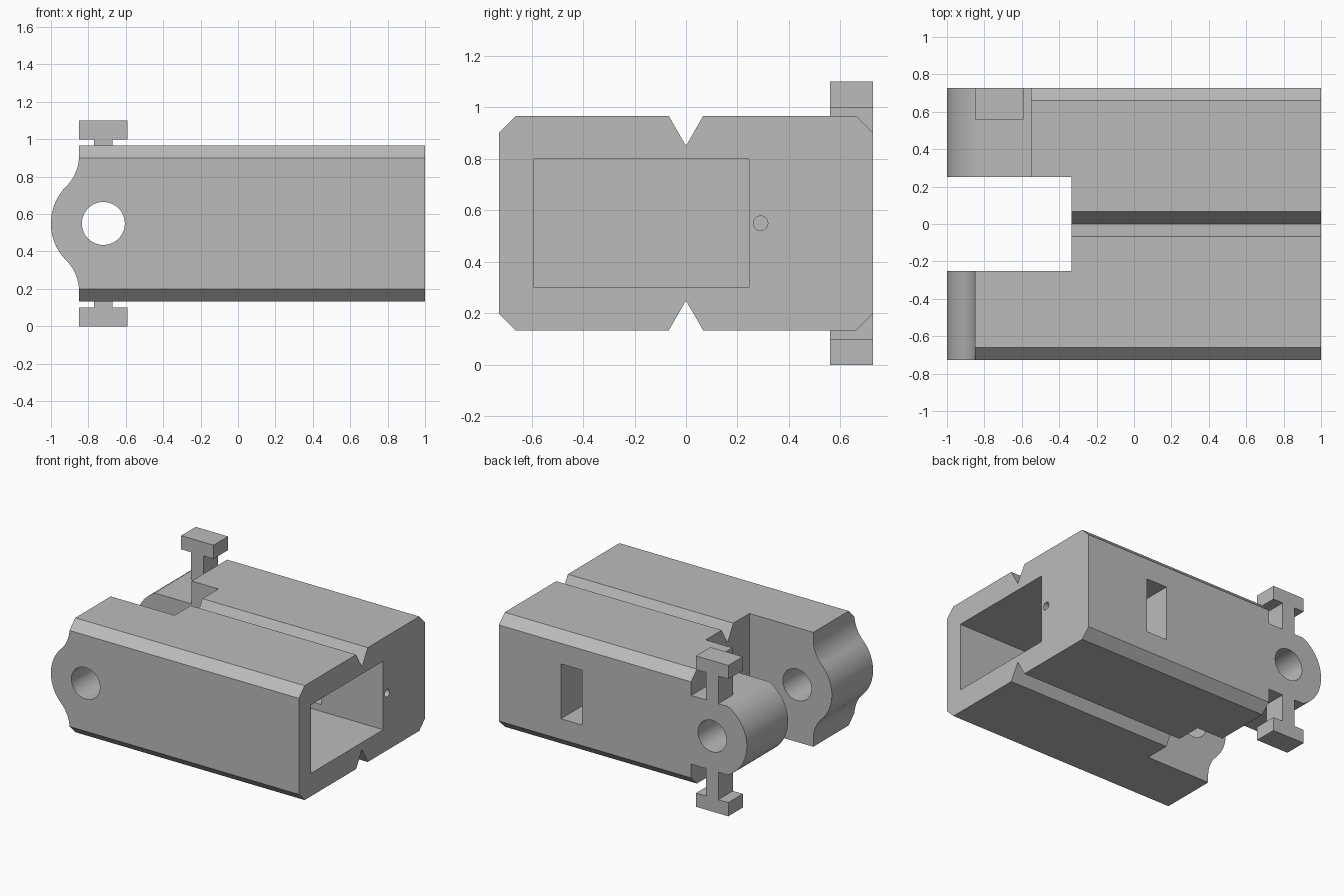
import bpy
from math import sin, cos, pi, radians
from mathutils import Vector

if "Cube" in bpy.data.objects:
    bpy.data.objects.remove(bpy.data.objects["Cube"], do_unlink=True)

grey = bpy.data.materials.new("plain grey")
grey.use_nodes = True
grey.diffuse_color = (0.5, 0.5, 0.5, 1)
grey.node_tree.nodes["Principled BSDF"].inputs["Base Color"].default_value = (0.5, 0.5, 0.5, 1)

MID = 0.55            # height of the centre line
PIVOT = -0.72         # x of the hinge pin
HALF_W, HALF_H = 0.727, 0.417
BEVEL = 0.067
SLOT = 0.252          # half width of the hinge slot
LUG_H = 0.25          # half height of the flat-topped lug


def prism(name, points, axis, low, high):
    """Extrude a closed outline along x (points are y, z) or y (points are x, z)."""
    def place(p, t):
        return Vector((t, p[0], p[1])) if axis == "x" else Vector((p[0], t, p[1]))
    n = len(points)
    verts = [place(p, t) for t in (low, high) for p in points]
    faces = [list(range(n))[::-1], list(range(n, 2 * n))]
    faces += [[i, (i + 1) % n, n + (i + 1) % n, n + i] for i in range(n)]
    mesh = bpy.data.meshes.new(name)
    mesh.from_pydata(verts, [], faces)
    # turn the shell outward if the outline ran the other way
    area = sum(points[i - 1][0] * points[i][1] - points[i][0] * points[i - 1][1] for i in range(n))
    if (area > 0) != (axis == "x"):
        mesh.flip_normals()
    mesh.materials.append(grey)
    obj = bpy.data.objects.new(name, mesh)
    bpy.context.collection.objects.link(obj)
    return obj


def rect(a0, a1, b0, b1):
    return [(a0, b0), (a1, b0), (a1, b1), (a0, b1)]


def arc(cx, cz, r, start, end, steps):
    angles = [radians(start + (end - start) * i / steps) for i in range(steps + 1)]
    return [(cx + r * cos(a), cz + r * sin(a)) for a in angles]


def combine(obj, tool, operation="DIFFERENCE"):
    """Apply a boolean and discard the tool."""
    mod = obj.modifiers.new("cut", "BOOLEAN")
    mod.operation, mod.object, mod.solver = operation, tool, "EXACT"
    bpy.context.view_layer.update()
    graph = bpy.context.evaluated_depsgraph_get()
    mesh = bpy.data.meshes.new_from_object(obj.evaluated_get(graph))
    obj.modifiers.clear()
    obj.data = mesh
    bpy.data.objects.remove(tool, do_unlink=True)


def pin_hole():
    return prism("pin_hole", arc(PIVOT, MID, 0.115, 0, 360, 48)[:-1], "y", -1, 1)


def finish(obj):
    bpy.ops.object.select_all(action="DESELECT")
    obj.select_set(True)
    bpy.context.view_layer.objects.active = obj
    bpy.ops.object.shade_smooth_by_angle(angle=radians(25))


# Main block: bevelled section with a V groove above and below
half = [(HALF_W, HALF_H - BEVEL), (HALF_W - BEVEL, HALF_H), (BEVEL, HALF_H), (0, 0.3),
        (-BEVEL, HALF_H), (BEVEL - HALF_W, HALF_H), (-HALF_W, HALF_H - BEVEL)]
section = [(y, MID + z) for y, z in half] + [(-y, MID - z) for y, z in half]
body = prism("main_block", section, "x", -1.1, 1)

# Side outline: round nose flowing through hollow curves into the block end
NOSE, COVE = 0.28, 0.232
reach = (NOSE + COVE) * cos(pi / 4)
outline = [(1.1, 1.2), (-0.85, 1.2)]
outline += arc(PIVOT - reach, MID + reach, COVE, 0, -45, 12)
outline += arc(PIVOT, MID, NOSE, 135, 225, 24)[1:-1]
outline += arc(PIVOT - reach, MID - reach, COVE, 45, 0, 12)
outline += [(-0.85, -0.1), (1.1, -0.1)]
combine(body, prism("side_outline", outline, "y", -1, 1), "INTERSECT")

# Hinge slot, space for the rear lug, pocket, side window, screw hole, pin hole
combine(body, prism("hinge_slot", rect(-SLOT, SLOT, -0.1, 1.2), "x", -1.2, -0.335))
combine(body, prism("lug_space", rect(0.1, 1, -0.1, 1.2), "x", -1.2, -0.55))
combine(body, prism("pocket", rect(-0.59, 0.245, 0.3, 0.8), "x", 0, 1.1))
combine(body, prism("side_window", rect(0.33, 0.5, 0.35, 0.75), "y", 0.2, 1))
combine(body, prism("screw_hole", arc(0.29, MID, 0.028, 0, 360, 24)[:-1], "x", 0.45, 1.1))
combine(body, pin_hole())
finish(body)

# Rear lug: round nose cut flat above and below
tip = [p for p in arc(PIVOT, MID, NOSE, 90, 270, 72) if abs(p[1] - MID) < LUG_H - 0.001]
shoulder = PIVOT - (NOSE ** 2 - LUG_H ** 2) ** 0.5
tip = [p for p in tip if p[0] < shoulder]
lug = prism("rear_lug", [(-0.55, MID + LUG_H), (shoulder, MID + LUG_H)] + tip
            + [(shoulder, MID - LUG_H), (-0.55, MID - LUG_H)], "y", SLOT, HALF_W)
combine(lug, pin_hole())
finish(lug)

# T-shaped posts above and below the rear lug
for name, s in (("upper_post", 1), ("lower_post", -1)):
    tee = [(0.05, LUG_H), (0.05, 0.45), (0.13, 0.45), (0.13, MID)]
    tee += [(-x, z) for x, z in reversed(tee)]
    prism(name, [(PIVOT + x, MID + s * z) for x, z in tee], "y", 0.56, HALF_W)
